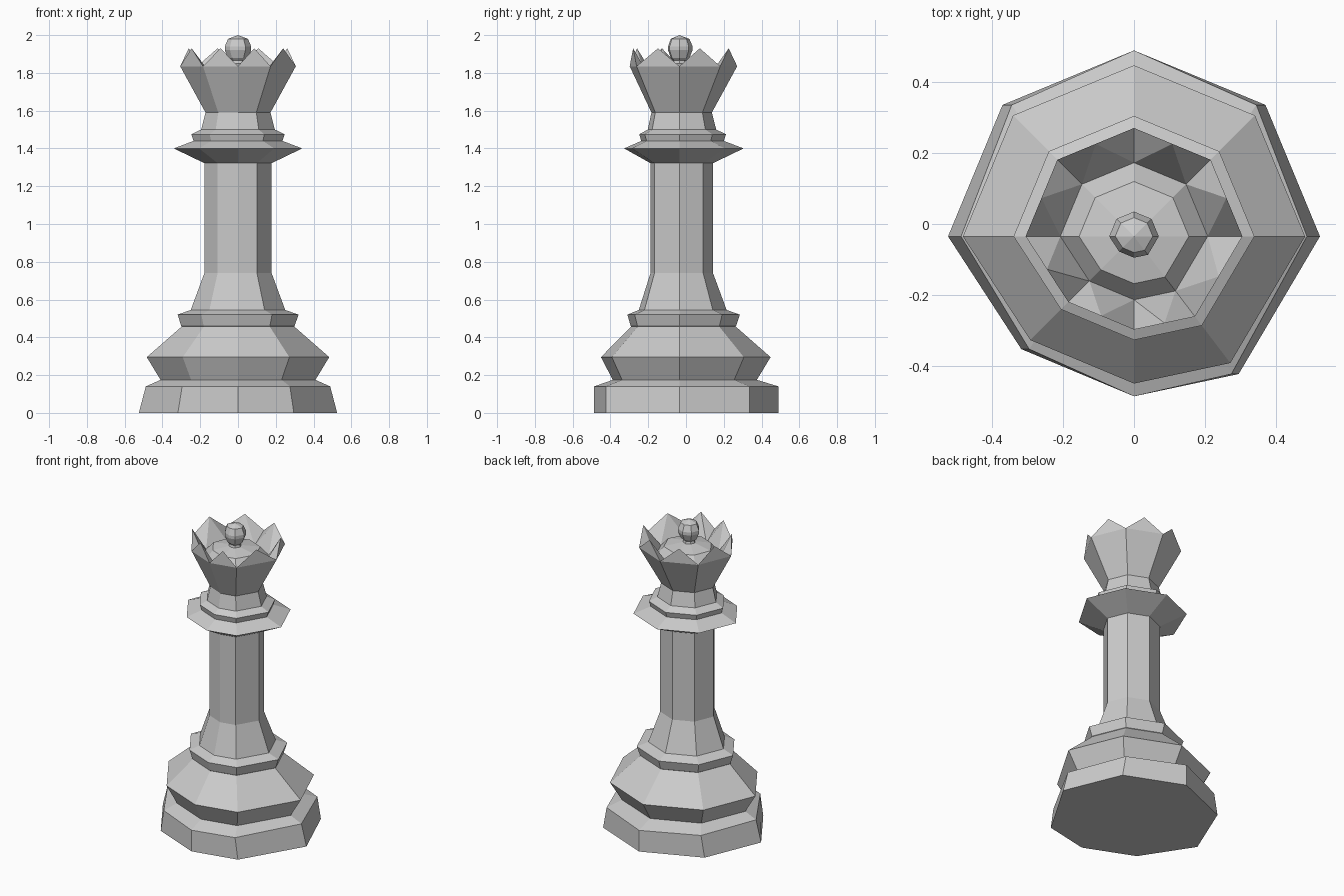
import bpy

if "Cube" in bpy.data.objects:
    bpy.data.objects.remove(bpy.data.objects["Cube"])

AXIS_Y = -0.035
# Unit cross-section: eight sides, slightly flattened at the front
RING = [(1, 0), (.707, .707), (0, 1), (-.707, .707),
        (-1, 0), (-.606, -.606), (0, -.86), (.563, -.74)]
N = len(RING)


def ring(r, z, xs=1):
    return [(x * r * xs, y * r + AXIS_Y, z) for x, y in RING]


def make(name, verts, faces):
    me = bpy.data.meshes.new(name)
    me.from_pydata(verts, [], faces)
    me.update()
    ob = bpy.data.objects.new(name, me)
    bpy.context.collection.objects.link(ob)
    return ob


def turned(name, profile, bottom=False, tip=None):
    """Stack rings from (radius, z[, x scale]) points and bridge them."""
    verts, faces = [], []
    for p in profile:
        verts += ring(*p)
    for k in range(len(profile) - 1):
        for i in range(N):
            a, b = k * N + i, k * N + (i + 1) % N
            faces.append((a, b, b + N, a + N))
    if bottom:
        faces.append(tuple(reversed(range(N))))
    if tip is not None:
        verts.append((0, AXIS_Y, tip))
        s = (len(profile) - 1) * N
        faces += [(s + i, s + (i + 1) % N, len(verts) - 1) for i in range(N)]
    return make(name, verts, faces)


# Foot, belly and base moulding
turned("base", [(.525, 0), (.525, .14, .93), (.41, .175), (.483, .295),
                (.297, .458), (.30, .46), (.32, .52), (.25, .545)], bottom=True)
# Stem flaring out at the foot
turned("column", [(.25, .545), (.178, .74), (.178, 1.322)])
# Flared collar with a small step above
turned("collar", [(.178, 1.322), (.34, 1.40), (.235, 1.44), (.247, 1.475), (.195, 1.50)])
# Neck under the crown
turned("neck", [(.195, 1.50), (.172, 1.59)])

# Crown: points rise from the middle of each side, folding down to an inner ring
low, rim, inner = ring(.172, 1.59), ring(.306, 1.835), ring(.208, 1.77)
peaks = [((rim[i][0] + rim[(i + 1) % N][0]) / 2,
          (rim[i][1] + rim[(i + 1) % N][1]) / 2, 1.93) for i in range(N)]
faces = []
for i in range(N):
    j = (i + 1) % N
    v, vj, p = N + i, N + j, 3 * N + i
    faces += [(i, j, vj, v), (v, vj, p),                      # outer wall
              (p, vj, 2 * N + j), (p, 2 * N + j, 2 * N + i),  # inner folds
              (v, p, 2 * N + i)]
make("crown", low + rim + inner + peaks, faces)

# Shallow dome inside the crown
turned("crown_dome", [(.208, 1.77), (.155, 1.83), (.04, 1.85)])
# Ball on top
turned("finial", [(.04, 1.85), (.036, 1.865), (.053, 1.88), (.07, 1.92), (.07, 1.94), (.053, 1.98)], tip=2.0)
